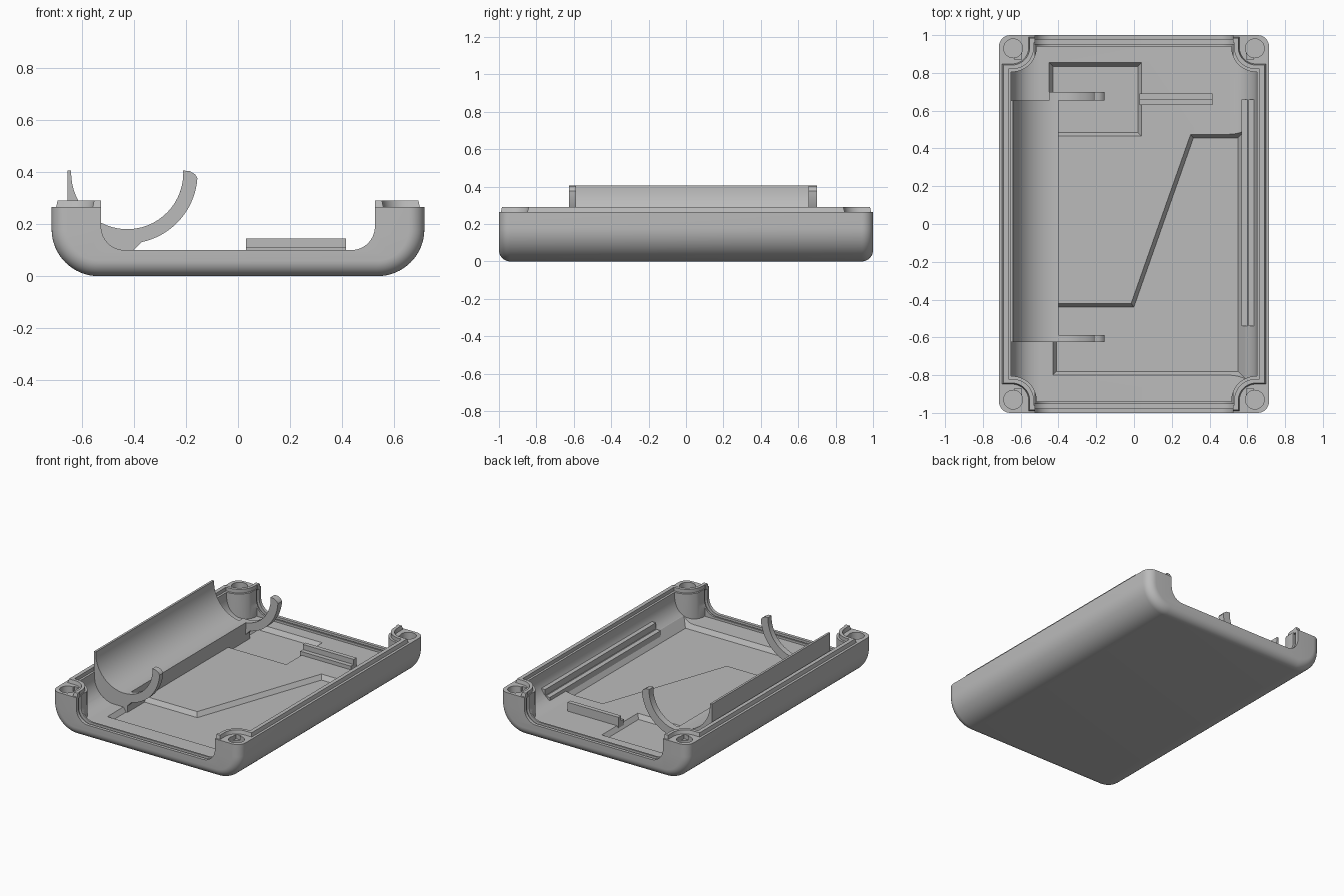
import bpy, bmesh
from math import sin, cos, pi, radians
from mathutils import Vector

if "Cube" in bpy.data.objects:
    bpy.data.objects.remove(bpy.data.objects["Cube"])

grey = bpy.data.materials.new("plastic grey")
grey.use_nodes = True
grey.diffuse_color = (0.5, 0.5, 0.5, 1)
grey.node_tree.nodes["Principled BSDF"].inputs["Base Color"].default_value = (0.5, 0.5, 0.5, 1)


def loft(name, rings):
    """Skin a closed solid through rings of equal length."""
    bm = bmesh.new()
    loops = [[bm.verts.new(p) for p in ring] for ring in rings]
    n = len(loops[0])
    for a, b in zip(loops, loops[1:]):
        for i in range(n):
            j = (i + 1) % n
            bm.faces.new((a[i], a[j], b[j], b[i]))
    bm.faces.new(loops[0][::-1])
    bm.faces.new(loops[-1])
    bmesh.ops.recalc_face_normals(bm, faces=bm.faces)
    mesh = bpy.data.meshes.new(name)
    bm.to_mesh(mesh)
    bm.free()
    mesh.materials.append(grey)
    ob = bpy.data.objects.new(name, mesh)
    bpy.context.collection.objects.link(ob)
    return ob


def plate(name, pts, z0, z1, base=None):
    """Plan outline raised from z0 to z1, with an optional different base outline."""
    return loft(name, [[(x, y, z0) for x, y in base or pts], [(x, y, z1) for x, y in pts]])


def slab(name, pts, y0, y1):
    """Front profile stretched from y0 to y1."""
    return loft(name, [[(x, y, z) for x, z in pts] for y in (y0, y1)])


def box(name, x0, x1, y0, y1, z0, z1):
    return plate(name, [(x0, y0), (x1, y0), (x1, y1), (x0, y1)], z0, z1)


def arc(cx, cy, r, a0, a1, n=16):
    angles = [radians(a0 + (a1 - a0) * i / n) for i in range(n + 1)]
    return [(cx + r * cos(a), cy + r * sin(a)) for a in angles]


def inset(pts, d):
    """Mitred inward offset of a counter-clockwise outline."""
    out = []
    for i, p in enumerate(pts):
        p, a, b = Vector(p), Vector(pts[i - 1]), Vector(pts[(i + 1) % len(pts)])
        u, v = (p - a).normalized(), (b - p).normalized()
        m = Vector((-u.y - v.y, u.x + v.x))
        out.append(tuple(p + m * d / (1 + u.dot(v))))
    return out


def u_profile(hx, z, r, top):
    """Upright U section with rounded bottom corners."""
    right = [(hx, top)] + arc(hx - r, z + r, r, 0, -90)
    return right + [(-x, h) for x, h in reversed(right)]


def boolean(ob, tool, operation="DIFFERENCE"):
    mod = ob.modifiers.new("cut", "BOOLEAN")
    mod.operation, mod.object, mod.solver = operation, tool, "EXACT"
    bpy.context.view_layer.objects.active = ob
    bpy.ops.object.modifier_apply(modifier=mod.name)


def cut(targets, tool):
    for ob in targets:
        boolean(ob, tool)
    bpy.data.objects.remove(tool)


CX, CY = 0.645, 0.935      # centre of the corner bosses


def outline(hx, hy, r):
    """Rectangle whose corners curve in around the corner bosses."""
    q = [(hx, CY - r)] + arc(CX, CY, r, 270, 180, 12) + [(CX - r, hy)]
    half = q + [(-x, y) for x, y in reversed(q)]
    return half + [(-x, -y) for x, y in half]


# Outer tray: long rounded sides, softened ends
R = 0.06
steps = [radians(90 * i / 8) for i in range(9)]
ends = [(1 - R + R * sin(a), R * (1 - cos(a))) for a in steps]
stations = [(-y, d) for y, d in reversed(ends)] + ends
tray = loft("tray", [[(x, y, z) for x, z in u_profile(0.715 - d, d, 0.18 - d, 0.265)]
                     for y, d in stations])

# Hollow interior that leaves the four corner bosses standing
hollow = slab("hollow", u_profile(0.65, 0.085, 0.15, 0.5), -0.94, 0.94)
plan = plate("plan", outline(0.652, 0.945, 0.13), 0.02, 0.45)
boolean(hollow, plan, "INTERSECT")
bpy.data.objects.remove(plan)
cut([tray], hollow)

# Raised lip around the rim
edge = outline(0.7, 0.992, 0.085)
lip = plate("rim_lip", inset(edge, 0.008), 0.255, 0.29, edge)
cut([lip], plate("lip_inside", outline(0.665, 0.96, 0.115), 0.2, 0.4))

# Open ends with a shallow sealing groove
cut([tray, lip], slab("end_opening", u_profile(0.525, 0.1, 0.09, 0.5), -1.1, 1.1))
for s in (-1, 1):
    cut([tray], slab("end_groove", u_profile(0.54, 0.085, 0.09, 0.5), s * 0.952, s * 0.978))

# Sloped floor pockets
low_floor = [(-0.43, -0.8), (0.57, -0.8), (0.57, 0.475), (0.3, 0.475), (-0.015, -0.42), (-0.43, -0.42)]
cell_pocket = [(-0.45, 0.465), (0.04, 0.465), (0.04, 0.855), (-0.45, 0.855)]
for pts in (low_floor, cell_pocket):
    cut([tray], plate("pocket", inset(pts, -0.02), 0.055, 0.115, inset(pts, 0.02)))

# Screw holes and square relief in each boss
for sx in (-1, 1):
    for sy in (-1, 1):
        hole = [(sx * x, sy * y) for x, y in arc(0.64, 0.93, 0.05, 0, 345, 23)]
        cut([tray], plate("screw_hole", hole, 0.12, 0.4))
        xs, ys = sorted((sx * 0.595, sx * 0.632)), sorted((sy * 0.87, sy * 0.94))
        cut([tray], box("relief", *xs, *ys, 0.235, 0.4))

# Half-round battery trough along one side
TX, TZ, TR = -0.425, 0.395, 0.215
trough = [(-0.655, 0.405), (-0.64, 0.405)] + arc(TX, TZ, TR, 180, 277, 24)
trough += [(-0.4, 0.05), (-0.6, 0.06), (-0.655, 0.12)]
parts = [tray, lip, slab("battery_trough", trough, -0.625, 0.655)]

# Curved holding clips at both trough ends
for name, start, y0, y1 in (("front_clip", 185, -0.626, -0.587), ("back_clip", 263, 0.654, 0.7)):
    clip = arc(TX, TZ, TR, start, 360, 28) + [(-0.212, 0.405), (-0.185, 0.403), (-0.164, 0.39)]
    clip += arc(TX, TZ, 0.27, -4, -78, 18) + [(-0.4, 0.1), (-0.4, 0.05)]
    clip += [(-0.45, 0.05)] if start > 200 else [(-0.6, 0.06), (-0.65, 0.12)]
    parts.append(slab(name, clip, y0, y1))

# Stepped board rail on the other side
parts.append(box("rail_step", 0.57, 0.61, -0.54, 0.66, 0.04, 0.125))
parts.append(box("rail_back", 0.605, 0.655, -0.54, 0.66, 0.09, 0.17))

# Stepped stop bar on the floor
parts.append(box("stop_ledge", 0.03, 0.415, 0.63, 0.665, 0.05, 0.11))
parts.append(box("stop_bar", 0.03, 0.415, 0.66, 0.69, 0.05, 0.145))

# Smooth curves, sharp edges
bpy.ops.object.select_all(action="DESELECT")
for ob in parts:
    ob.select_set(True)
bpy.context.view_layer.objects.active = tray
bpy.ops.object.shade_smooth_by_angle(angle=radians(30))
